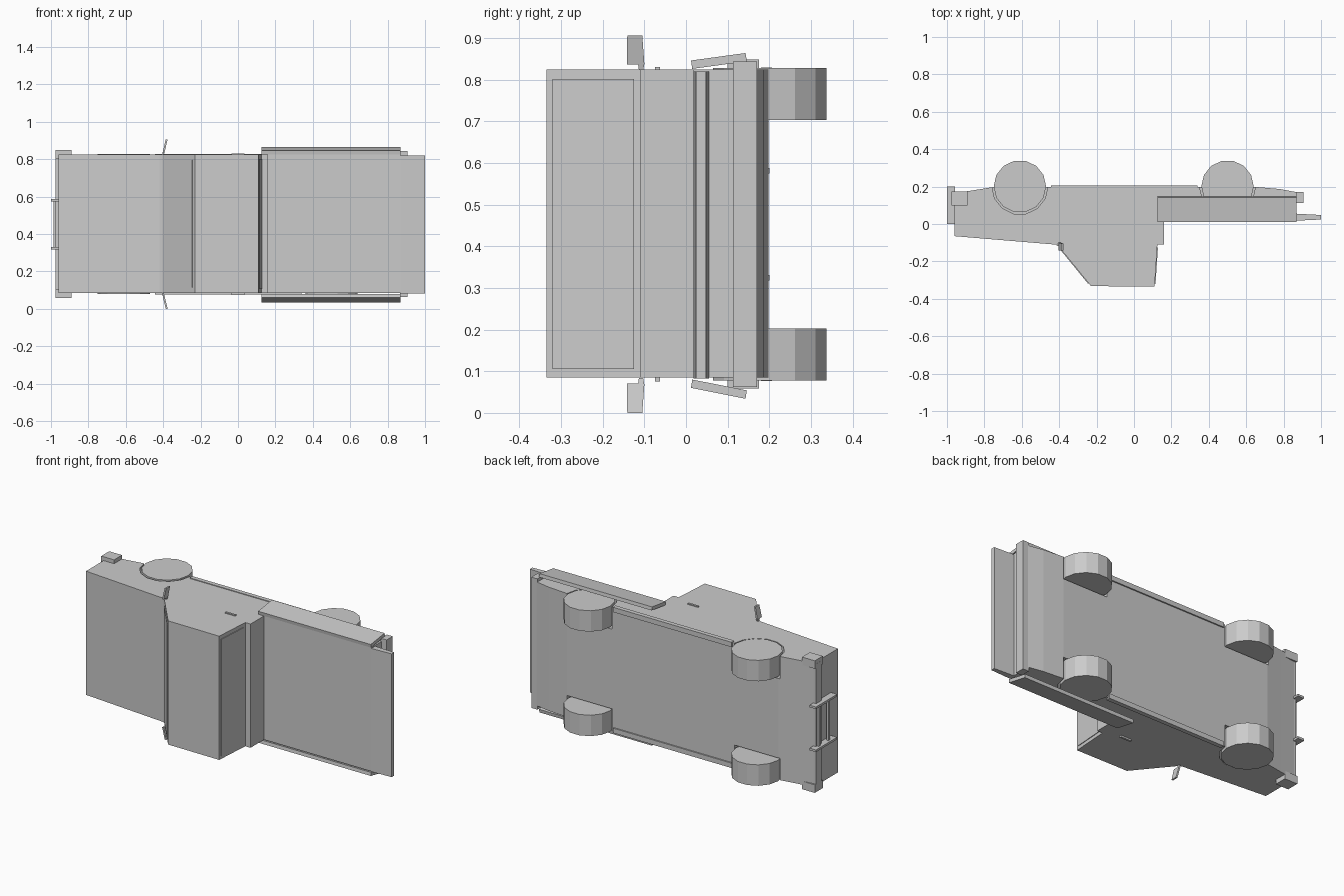
import bpy, bmesh, math
from mathutils import Vector

if "Cube" in bpy.data.objects:
    bpy.data.objects.remove(bpy.data.objects["Cube"], do_unlink=True)

MID = 0.453            # centre plane of the truck, which lies on its side
Z0, Z1 = 0.085, 0.825  # body sides

paint = bpy.data.materials.new("plain grey")
paint.use_nodes = True
paint.diffuse_color = (0.6, 0.6, 0.6, 1)
paint.node_tree.nodes["Principled BSDF"].inputs["Base Color"].default_value = (0.6, 0.6, 0.6, 1)


def prism(name, outline, depth, axis="z"):
    """Extrude a closed outline along z (outline in x, y) or x (outline in y, z)."""
    def place(p, d):
        return (p[0], p[1], d) if axis == "z" else (d, p[0], p[1])
    bm = bmesh.new()
    low = [bm.verts.new(place(p, depth[0])) for p in outline]
    high = [bm.verts.new(place(p, depth[1])) for p in outline]
    bm.faces.new(low)
    bm.faces.new(high)
    n = len(outline)
    for i in range(n):
        j = (i + 1) % n
        bm.faces.new((low[i], low[j], high[j], high[i]))
    bmesh.ops.recalc_face_normals(bm, faces=bm.faces)
    mesh = bpy.data.meshes.new(name)
    bm.to_mesh(mesh)
    bm.free()
    mesh.materials.append(paint)
    obj = bpy.data.objects.new(name, mesh)
    bpy.context.collection.objects.link(obj)
    return obj


def box(name, x, y, z):
    return prism(name, [(x[0], y[0]), (x[1], y[0]), (x[1], y[1]), (x[0], y[1])], z)


def circle(cx, cy, r, n):
    return [(cx + r * math.cos(2 * math.pi * i / n),
             cy + r * math.sin(2 * math.pi * i / n)) for i in range(n)]


def flip(z):
    return sorted(2 * MID - v for v in z)


def plate(name, a, b, z, inset, thick=0.004):
    """Thin panel lying on the sloped face from a to b."""
    a, b = Vector(a), Vector(b)
    d = (b - a).normalized()
    out = Vector((d.y, -d.x)) * thick
    a, b = a + d * inset, b - d * inset
    return prism(name, [a, b, b + out, a + out], z)


# Body with hood, cab and flat load bed
body = prism("body", [
    (-0.96, -0.065), (-0.42, -0.11), (-0.405, -0.118), (-0.23, -0.332),
    (0.11, -0.335), (0.125, -0.11), (0.16, -0.11), (0.16, 0.018),
    (0.87, 0.018), (0.87, 0.17), (0.78, 0.187), (0.65, 0.198),
    (-0.75, 0.198), (-0.86, 0.18), (-0.96, 0.165)], (Z0, Z1))

# Wheels and their arches
for end, cx in (("front", -0.61), ("rear", 0.5)):
    for side, z in (("upper", (0.703, 0.828)), ("lower", flip((0.703, 0.828)))):
        prism(f"{end}_{side}_wheel", circle(cx, 0.201, 0.14, 14), z)
        span = (z[0] - 0.012, z[1] + 0.1) if side == "upper" else (z[0] - 0.1, z[1] + 0.012)
        cutter = prism(f"{end}_{side}_arch_cutter", circle(cx, 0.201, 0.15, 14), span)
        cutter.hide_render = True
        cutter.hide_viewport = True
        cutter.display_type = "WIRE"
        cut = body.modifiers.new("arch", "BOOLEAN")
        cut.object = cutter
        cut.operation = "DIFFERENCE"
        cut.solver = "EXACT"

# Glass panels
plate("windshield", (-0.405, -0.118), (-0.23, -0.332), (0.115, 0.795), 0.02)
plate("rear_window", (0.11, -0.335), (0.125, -0.11), (0.105, 0.802), 0.015)

# Parts repeated on both sides
for side in (1, -1):
    tag = "upper" if side > 0 else "lower"

    def zs(a, b):
        return (a, b) if side > 0 else flip((a, b))

    def pts(outline):
        return [(y, z if side > 0 else 2 * MID - z) for y, z in outline]

    box(f"{tag}_sill", (-0.445, 0.34), (0.18, 0.206), zs(0.8, 0.829))
    box(f"{tag}_door_handle", (-0.035, 0.035), (-0.075, -0.063), zs(0.82, 0.831))
    box(f"{tag}_front_bumper_corner", (-0.975, -0.89), (0.1, 0.175), zs(0.8, 0.848))
    box(f"{tag}_bull_bar_post", (-1.0, -0.958), (0.0, 0.2), zs(0.575, 0.588))
    # Folded-down side board, splayed outward
    tilt = 0.02 if side > 0 else 0.028
    prism(f"{tag}_side_board", pts([
        (0.015, 0.826), (0.012, 0.846), (0.143, 0.844 + tilt), (0.146, 0.824 + tilt)]),
        (0.125, 0.87), "x")
    # Wing mirror, leaning back
    mirror = prism(f"{tag}_wing_mirror", pts([
        (-0.103, 0.822), (-0.1, 0.838), (-0.105, 0.906),
        (-0.141, 0.906), (-0.142, 0.836), (-0.115, 0.836), (-0.113, 0.822)]),
        (-0.406, -0.396), "x")
    for v in mirror.data.vertices:
        v.co.x += 0.24 * (abs(v.co.z - MID) - 0.37)

# Bumpers, bull bar rails and open tailgate
box("front_bumper", (-0.976, -0.955), (0.115, 0.165), (Z0, Z1))
for name, y in (("inner_bull_bar_rail", 0.05), ("outer_bull_bar_rail", 0.14)):
    box(name, (-0.987, -0.973), (y, y + 0.014), (0.33, 0.58))
box("rear_bumper", (0.865, 0.905), (0.113, 0.17), (0.062, 0.844))
prism("tailgate", [(0.868, 0.018), (1.0, 0.024), (1.0, 0.048), (0.868, 0.055)], (0.083, 0.82))
